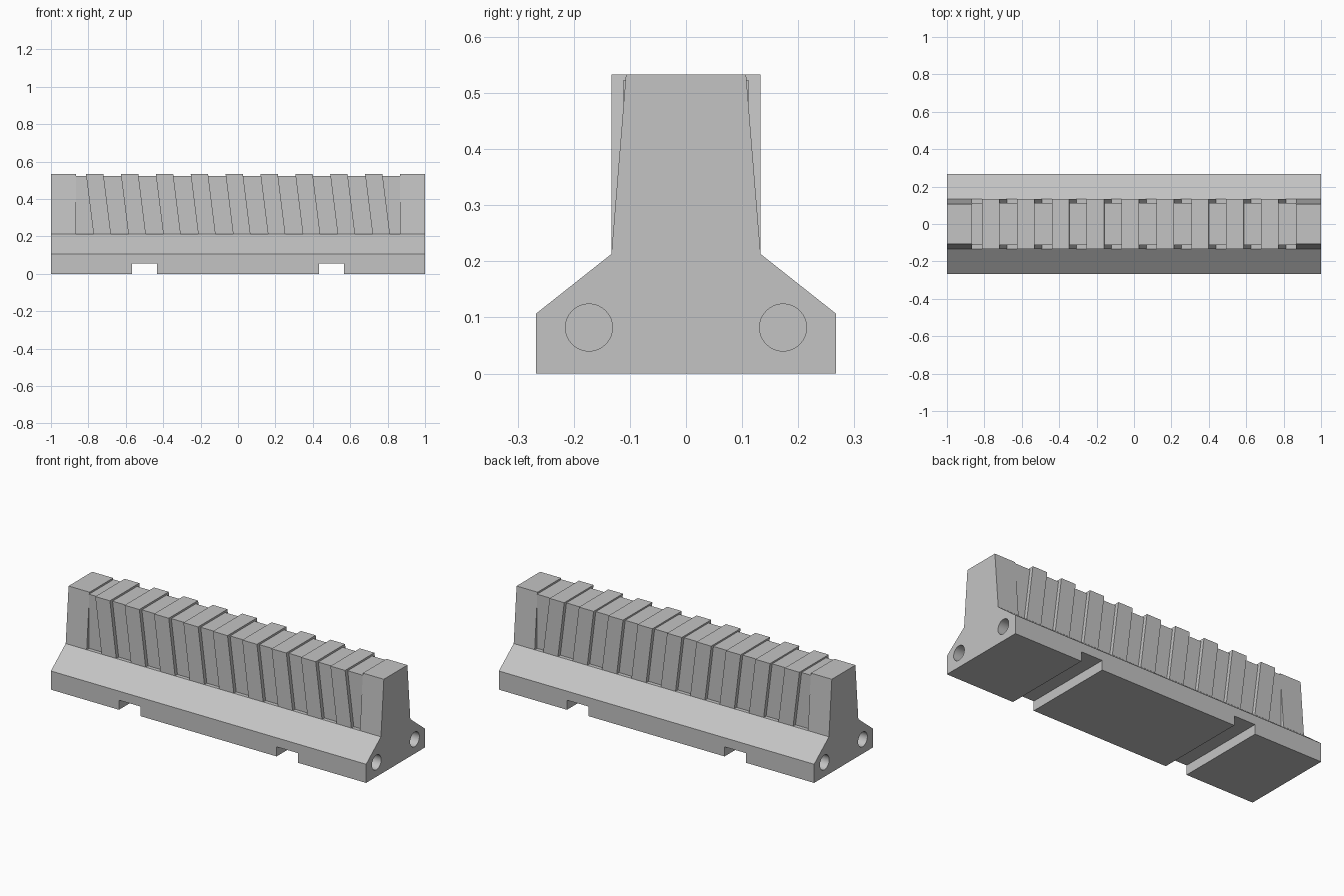
import bpy
import bmesh
from math import pi

cube = bpy.data.objects.get("Cube")
if cube:
    bpy.data.objects.remove(cube, do_unlink=True)

concrete = bpy.data.materials.new("concrete_grey")
concrete.use_nodes = True
GREY = (0.55, 0.55, 0.55, 1)
concrete.diffuse_color = GREY
concrete.node_tree.nodes["Principled BSDF"].inputs["Base Color"].default_value = GREY

BASE_H, SHOULDER, TOP = 0.107, 0.213, 0.533
FOOT, WALL, CROWN = 0.267, 0.133, 0.107
END = 0.867


def finish(name, bm):
    bmesh.ops.recalc_face_normals(bm, faces=bm.faces)
    mesh = bpy.data.meshes.new(name)
    bm.to_mesh(mesh)
    bm.free()
    mesh.materials.append(concrete)
    obj = bpy.data.objects.new(name, mesh)
    bpy.context.collection.objects.link(obj)
    return obj


def prism(name, points, offset):
    """Extrude a closed 3D outline along an offset."""
    bm = bmesh.new()
    face = bm.faces.new([bm.verts.new(p) for p in points])
    new = bmesh.ops.extrude_face_region(bm, geom=[face])["geom"]
    verts = [v for v in new if isinstance(v, bmesh.types.BMVert)]
    bmesh.ops.translate(bm, verts=verts, vec=offset)
    return finish(name, bm)


def along_x(name, half, x0, x1):
    """Symmetric y-z profile running from x0 to x1."""
    outline = half + [(-y, z) for y, z in reversed(half)]
    return prism(name, [(x0, y, z) for y, z in outline], (x1 - x0, 0, 0))


def cut(target, cutter):
    mod = target.modifiers.new(cutter.name, "BOOLEAN")
    mod.operation, mod.solver, mod.object = "DIFFERENCE", "EXACT", cutter
    cutter.hide_render = True
    cutter.hide_set(True)


# Sloped foot of the barrier
foot = along_x("foot", [(FOOT, 0), (FOOT, BASE_H), (WALL, SHOULDER)], -1, 1)

# Forklift slots and blind connector holes
for side, label in ((-1, "right"), (1, "left")):
    slot = [(side * 0.5 + dx, -0.4, z) for dx, z in
            ((-0.068, -0.1), (0.068, -0.1), (0.068, 0.055), (-0.068, 0.055))]
    cut(foot, prism(f"{label}_slot_cutter", slot, (0, 0.8, 0)))
    for y, where in ((-0.173, "front"), (0.173, "back")):
        bpy.ops.mesh.primitive_cylinder_add(
            vertices=32, radius=0.042, depth=0.3,
            location=(side, y, 0.082), rotation=(0, pi / 2, 0))
        hole = bpy.context.object
        hole.name = f"{label}_{where}_hole_cutter"
        cut(foot, hole)

# Tapered end blocks
end_profile = [(WALL, SHOULDER), (CROWN, TOP)]
along_x("right_end_block", end_profile, -1, -END)
along_x("left_end_block", end_profile, END, 1)

# Recessed upright core between the end blocks
along_x("wall_core", [(0.111, SHOULDER), (0.111, 0.523)], -END, END)

# Slanted ribs wrapping over the core
RIB, PITCH, LEAN = 0.093, 0.1865, 0.04
for i in range(9):
    mid = (i - 4) * PITCH
    low, high = mid + LEAN / 2, mid - LEAN / 2
    rib = [(low - RIB / 2, SHOULDER), (low + RIB / 2, SHOULDER),
           (high + RIB / 2, TOP), (high - RIB / 2, TOP)]
    prism(f"rib_{i + 1}", [(x, -WALL, z) for x, z in rib], (0, 2 * WALL, 0))

# Smooth hole walls, crisp edges elsewhere
bpy.ops.object.select_all(action="DESELECT")
bpy.context.view_layer.objects.active = foot
foot.select_set(True)
for mod in list(foot.modifiers):
    bpy.ops.object.modifier_apply(modifier=mod.name)
bpy.ops.object.shade_smooth_by_angle()
for obj in [o for o in bpy.data.objects if o.name.endswith("_cutter")]:
    bpy.data.objects.remove(obj, do_unlink=True)
